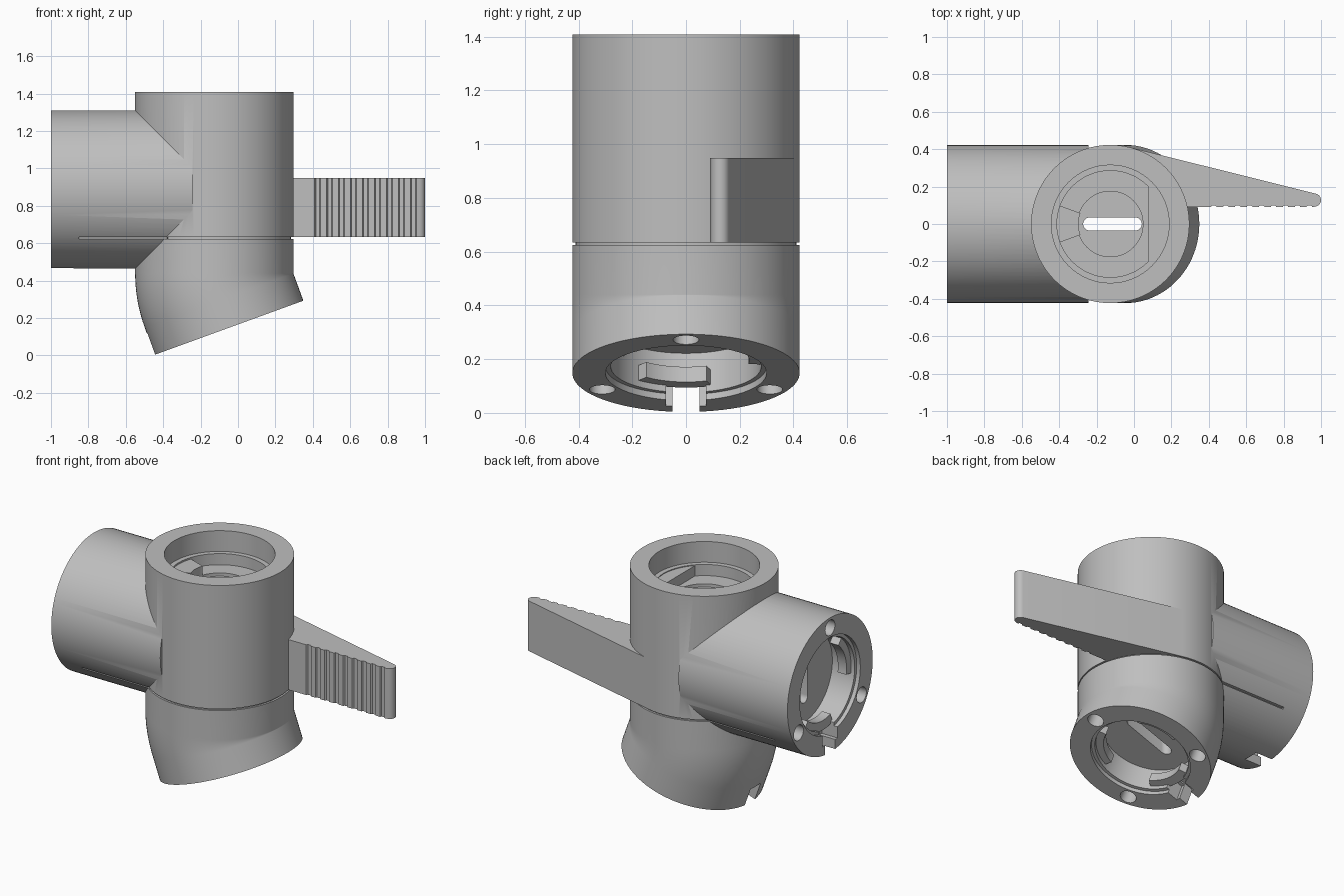
import bpy, bmesh
from math import sin, cos, radians, pi
from mathutils import Matrix, Vector

cube = bpy.data.objects.get("Cube")
if cube:
    bpy.data.objects.remove(cube)

grey = bpy.data.materials.new("plain grey")
grey.use_nodes = True
grey.diffuse_color = (0.52, 0.52, 0.52, 1)
grey.node_tree.nodes["Principled BSDF"].inputs["Base Color"].default_value = (0.52, 0.52, 0.52, 1)

R = 0.423          # pipe radius
CX = -0.127        # upright pipe axis
PIPE_Z = 0.888     # side pipe axis
TOP = 1.409
BEND_Z = 0.44
TILT = radians(20)


def loft(name, rings):
    """Closed solid through rings of equal point count."""
    bm = bmesh.new()
    loops = [[bm.verts.new(p) for p in ring] for ring in rings]
    n = len(loops[0])
    for a, b in zip(loops, loops[1:]):
        for i in range(n):
            j = (i + 1) % n
            bm.faces.new((a[i], a[j], b[j], b[i]))
    bm.faces.new(loops[0][::-1])
    bm.faces.new(loops[-1])
    bmesh.ops.recalc_face_normals(bm, faces=bm.faces)
    mesh = bpy.data.meshes.new(name)
    bm.to_mesh(mesh)
    bm.free()
    mesh.materials.append(grey)
    ob = bpy.data.objects.new(name, mesh)
    bpy.context.collection.objects.link(ob)
    return ob


def prism(name, outline, z0, z1, frame=Matrix()):
    return loft(name, [[frame @ Vector((x, y, z)) for x, y in outline] for z in (z0, z1)])


def arc(r, a0, a1, n, cx=0, cy=0):
    angles = [radians(a0 + (a1 - a0) * i / n) for i in range(n + 1)]
    return [(cx + r * cos(a), cy + r * sin(a)) for a in angles]


def circle(r, cx=0, cy=0, n=64):
    return arc(r, 0, 360, n, cx, cy)[:-1]


def sector(r0, r1, a0, a1, n=16):
    return arc(r1, a0, a1, n) + arc(r0, a1, a0, n)


def box(x0, x1, y0, y1):
    return [(x0, y0), (x1, y0), (x1, y1), (x0, y1)]


def capsule(half, r):
    """Slot outline running along local y."""
    return arc(r, 0, 180, 10, 0, half - r) + arc(r, 180, 360, 10, 0, r - half)


def boolean(target, tool, operation="DIFFERENCE"):
    mod = target.modifiers.new("cut", "BOOLEAN")
    mod.operation = operation
    mod.solver = "EXACT"
    mod.object = tool
    bpy.context.view_layer.objects.active = target
    bpy.ops.object.modifier_apply(modifier=mod.name)
    bpy.data.objects.remove(tool)


def smooth(ob):
    bpy.ops.object.select_all(action="DESELECT")
    ob.select_set(True)
    bpy.context.view_layer.objects.active = ob
    bpy.ops.object.shade_smooth_by_angle(angle=radians(30))


def axes(x, y, z, origin):
    m = Matrix((x, y, z)).transposed().to_4x4()
    m.translation = origin
    return m


# Upright pipe with a bent lower end
pivot = Vector((CX + R + 0.004, 0, BEND_Z))
outline = circle(R, CX, 0, 96)


def bent_ring(angle, drop=0):
    turn = Matrix.Rotation(-angle, 3, "Y")
    return [pivot + turn @ (Vector((x, y, BEND_Z - drop)) - pivot) for x, y in outline]


straight = [[Vector((x, y, TOP)) for x, y in outline]]
bend = [bent_ring(TILT * i / 8) for i in range(9)]
body = loft("valve_body", straight + bend + [bent_ring(TILT, 0.155)])

# Side pipe, joined to the upright one
left_frame = axes((0, -1, 0), (0, 0, 1), (-1, 0, 0), (-1, 0, PIPE_Z))
side_pipe = prism("side_pipe", circle(R - 0.0005, n=96), 0, CX - 0.01 - 1 + 2 * -CX - CX + 0.0, left_frame)
boolean(body, side_pipe, "UNION")

# Top socket: stepped bore with a recessed centre
top_frame = Matrix.Translation((CX, 0, TOP))
for radius, depth in ((0.315, 0.13), (0.285, 0.2), (0.175, 0.22)):
    boolean(body, prism("bore", circle(radius), -depth, 0.1, top_frame))

# Side and bottom sockets: bore, screw holes and key notch
end = bent_ring(TILT, 0.155)
end_centre = sum(end, Vector()) / len(end)
bottom_frame = axes((0, 1, 0), (cos(TILT), 0, sin(TILT)), (sin(TILT), 0, -cos(TILT)), end_centre)
for label, frame in (("side", left_frame), ("bottom", bottom_frame)):
    boolean(body, prism("lip", circle(0.3), -0.025, 0.1, frame))
    boolean(body, prism("bore", circle(0.28), -0.18, 0.1, frame))
    for angle in (90, 210, 330):
        a = radians(angle)
        hole = circle(0.048, 0.36 * cos(a), 0.36 * sin(a), 24)
        boolean(body, prism("screw_hole", hole, -0.1, 0.1, frame))
    boolean(body, prism("notch", box(-0.05, 0.05, -0.6, -0.25), -0.12, 0.1, frame))
    boolean(body, prism("notch_step", box(-0.075, 0.075, -0.36, -0.26), -0.11, 0.1, frame))
    for i in range(3):
        mid = -100 + 120 * i
        tab = prism(f"{label}_locking_tab_{i + 1}", sector(0.235, 0.295, mid - 29, mid + 29), -0.11, -0.05, frame)
        smooth(tab)

# Flat slots through the inner walls
boolean(body, prism("side_slot", capsule(0.16, 0.035), -0.45, -0.1, left_frame))
slot_frame = Matrix.Translation((-0.115, 0, 0)) @ Matrix.Rotation(pi / 2, 4, "Z")
boolean(body, prism("through_slot", capsule(0.157, 0.035), 0.1, 1.3, slot_frame))

# Thin parting groove around the body and along the side pipe
axis_frame = Matrix.Translation((CX, 0, 0))
boolean(body, prism("groove", sector(R - 0.012, 0.5, -127, 127, 60), 0.624, 0.634, axis_frame))
for s in (-1, 1):
    boolean(body, prism("groove", box(-0.85, -0.38, s * 0.32, s * 0.4), 0.624, 0.634))
smooth(body)

# Stops inside the top socket
smooth(prism("top_locking_tab", sector(0.17, 0.288, 160, 200), -0.205, -0.14, top_frame))
smooth(prism("top_stop", arc(0.288, -45, 45, 16), -0.205, -0.135, top_frame))

# Lever: tapered blade with a rounded tip and grip grooves
grip = [(0.2, 0.09)]
for i in range(9):
    x = 0.41 + 0.064 * i
    grip += [(x, 0.09), (x + 0.006, 0.099), (x + 0.026, 0.099), (x + 0.032, 0.09)]
tip = arc(0.035, -80, 76, 10, 0.965, 0.128)
lever = prism("lever", grip + tip + [(-0.019, 0.409), (-0.06, 0.3)], 0.634, 0.949)
smooth(lever)
